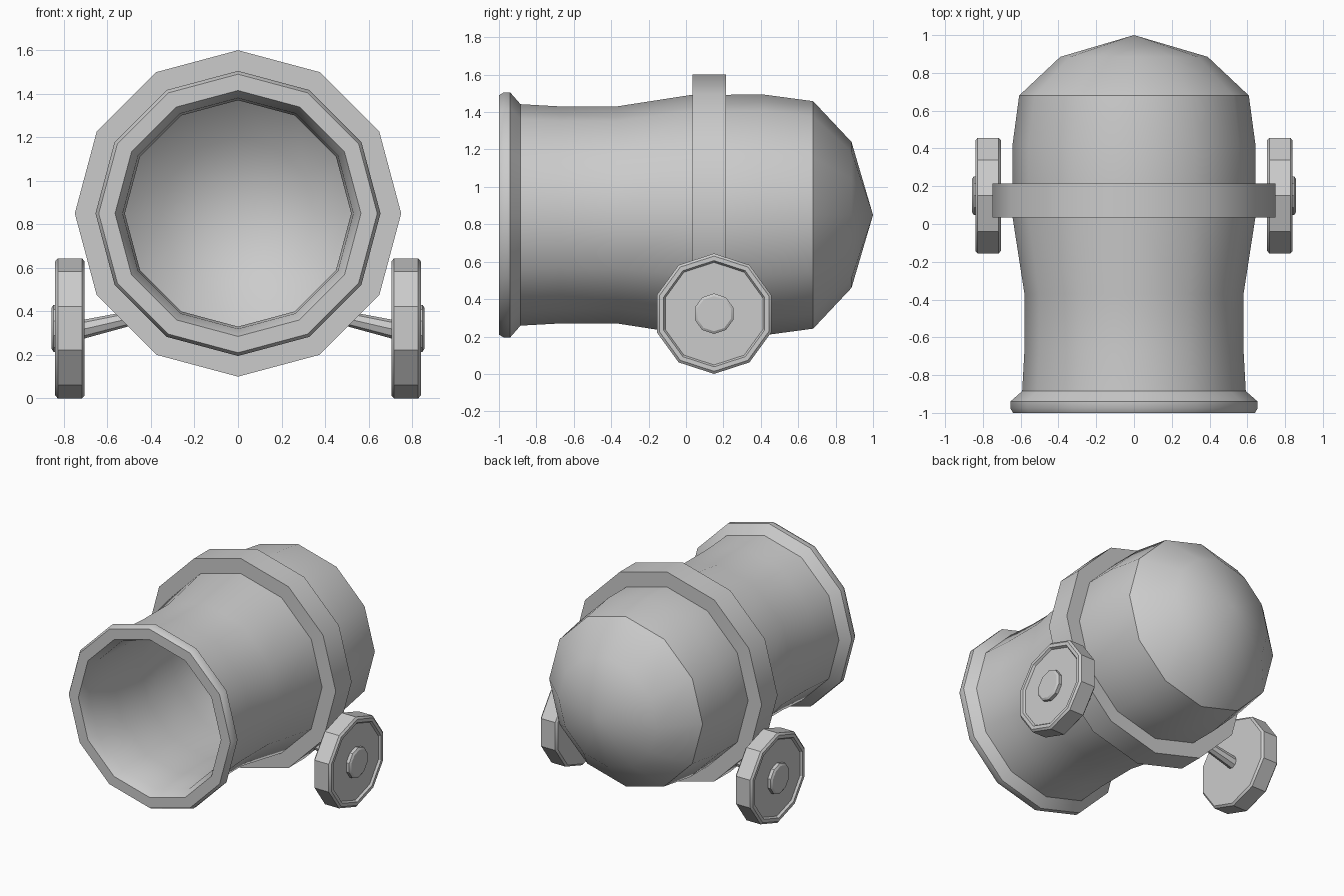
import bpy, bmesh
from math import radians
from mathutils import Matrix, Vector

if "Cube" in bpy.data.objects:
    bpy.data.objects.remove(bpy.data.objects["Cube"])


def lathe(name, profile, sides, origin, direction, angle, closed=False):
    """Spin (along, radius) points about an axis; first corner points up (+z)."""
    d = Vector(direction).normalized()
    up = (Vector((0, 0, 1)) - d * d.z).normalized()
    bm = bmesh.new()
    rings = []
    for i in range(sides):
        rot = Matrix.Rotation(radians(360 * i / sides), 3, d)
        rings.append([bm.verts.new(Vector(origin) + d * a + rot @ up * r)
                      for a, r in profile])
    n = len(profile)
    for i in range(sides):
        a, b = rings[i], rings[(i + 1) % sides]
        for j in range(n if closed else n - 1):
            k = (j + 1) % n
            bm.faces.new((a[j], a[k], b[k], b[j]))
    bmesh.ops.remove_doubles(bm, verts=bm.verts[:], dist=1e-5)
    bmesh.ops.recalc_face_normals(bm, faces=bm.faces[:])
    mesh = bpy.data.meshes.new(name)
    bm.to_mesh(mesh)
    bm.free()
    ob = bpy.data.objects.new(name, mesh)
    bpy.context.collection.objects.link(ob)
    bpy.ops.object.select_all(action='DESELECT')
    ob.select_set(True)
    bpy.context.view_layer.objects.active = ob
    bpy.ops.object.shade_smooth_by_angle(angle=radians(angle))
    return ob


# Hollow barrel: outside from the rear tip to the muzzle, then back along the bore
outside = [(1.0, 0), (0.885, 0.39), (0.68, 0.608), (0.42, 0.643), (0.03, 0.642),
           (-0.37, 0.58), (-0.67, 0.58), (-0.885, 0.592), (-0.94, 0.655),
           (-0.975, 0.655), (-1.0, 0.64)]
bore = [(-1.0, 0.565), (-0.93, 0.53), (-0.67, 0.52), (-0.37, 0.52), (0.03, 0.58),
        (0.42, 0.58), (0.65, 0.55), (0.84, 0.35), (0.94, 0)]
lathe("barrel", outside + bore, 12, (0, 0, 0.85), (0, 1, 0), 35)

# Raised band around the barrel
lathe("barrel_band", [(0.035, 0.75), (0.215, 0.75), (0.215, 0.62), (0.035, 0.62)],
      12, (0, 0, 0.85), (0, 1, 0), 35, closed=True)

wheel = [(0.705, 0), (0.705, 0.308), (0.717, 0.322), (0.828, 0.322), (0.84, 0.308),
         (0.84, 0.284), (0.825, 0.274), (0.825, 0)]
hub = [(0.81, 0), (0.81, 0.108), (0.848, 0.108), (0.857, 0.094), (0.857, 0)]
axle = [(0, 0), (0, 0.043), (0.36, 0.028), (0.36, 0)]

for side, s in (("right", 1), ("left", -1)):
    # Ten-sided wheel with a recessed outer face and a small hub
    centre = (0, 0.15, 0.322)
    lathe("wheel_" + side, wheel, 10, centre, (s, 0, 0), 30)
    lathe("hub_" + side, hub, 10, centre, (s, 0, 0), 30)
    # Tapered axle sloping up into the barrel
    lathe("axle_" + side, axle, 8, (s * 0.72, 0.15, 0.316), (-s, 0, 0.23), 30)
